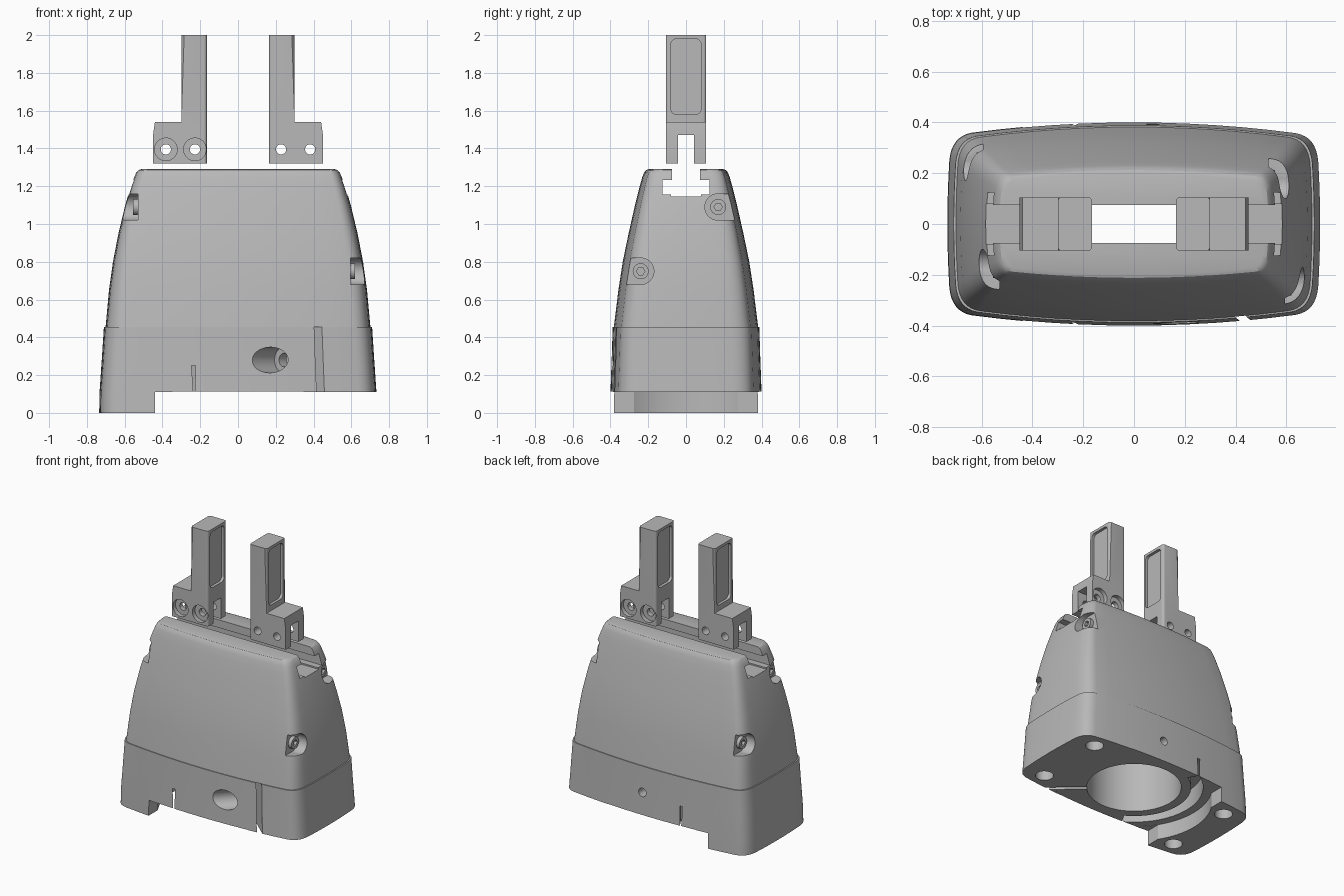
import bpy
import bmesh
import math
from mathutils import Vector, Matrix

if "Cube" in bpy.data.objects:
    bpy.data.objects.remove(bpy.data.objects["Cube"], do_unlink=True)

grey = bpy.data.materials.new("machined_grey")
grey.use_nodes = True
grey.diffuse_color = (0.48, 0.48, 0.48, 1)
grey.node_tree.nodes["Principled BSDF"].inputs["Base Color"].default_value = (0.48, 0.48, 0.48, 1)


def make(name, bm):
    bmesh.ops.recalc_face_normals(bm, faces=bm.faces)
    mesh = bpy.data.meshes.new(name)
    bm.to_mesh(mesh)
    bm.free()
    mesh.materials.append(grey)
    obj = bpy.data.objects.new(name, mesh)
    bpy.context.scene.collection.objects.link(obj)
    return obj


def loft(name, rings):
    bm = bmesh.new()
    loops = [[bm.verts.new(p) for p in ring] for ring in rings]
    n = len(loops[0])
    for a, b in zip(loops, loops[1:]):
        for i in range(n):
            j = (i + 1) % n
            bm.faces.new((a[i], a[j], b[j], b[i]))
    bm.faces.new(loops[0][::-1])
    bm.faces.new(loops[-1])
    return make(name, bm)


def box(x0, x1, y0, y1, z0, z1):
    corners = [(x0, y0), (x1, y0), (x1, y1), (x0, y1)]
    return loft("cutter", [[(x, y, z) for x, y in corners] for z in (z0, z1)])


def cylinder(p0, p1, r, name="cutter", sides=40):
    p0, p1 = Vector(p0), Vector(p1)
    turn = (p1 - p0).to_track_quat("Z", "Y")
    ring = [turn @ Vector((r * math.cos(t), r * math.sin(t), 0))
            for t in (2 * math.pi * i / sides for i in range(sides))]
    return loft(name, [[p + v for v in ring] for p in (p0, p1)])


def cut(obj, cutters):
    for c in cutters:
        c.hide_render = True
        mod = obj.modifiers.new("cut", "BOOLEAN")
        mod.operation, mod.solver, mod.object = "DIFFERENCE", "EXACT", c
    bpy.context.view_layer.update()
    graph = bpy.context.evaluated_depsgraph_get()
    mesh = bpy.data.meshes.new_from_object(obj.evaluated_get(graph))
    obj.modifiers.clear()
    obj.data = mesh
    for c in cutters:
        bpy.data.objects.remove(c, do_unlink=True)


def smooth(obj, angle=30):
    bpy.ops.object.select_all(action="DESELECT")
    obj.select_set(True)
    bpy.context.view_layer.objects.active = obj
    bpy.ops.object.shade_smooth_by_angle(angle=math.radians(angle))


def section(z, hx, hy):
    """Rounded rectangle with gently bowed sides."""
    bow_y, bow_x, c = 0.14 * hy, 0.02, 0.24 * hy

    def long_side(x):
        return hy - bow_y * (x / hx) ** 2

    def short_side(y):
        return hx - bow_x * (y / hy) ** 2

    a = Vector((hx - c, long_side(hx - c)))
    m = Vector((hx - bow_x * 0.8, hy - bow_y))
    e = Vector((short_side(hy - bow_y - c), hy - bow_y - c))
    quarter = [(short_side(e.y * i / 4), e.y * i / 4) for i in range(4)]
    for i in range(9):
        t = i / 8
        quarter.append(tuple(e * (1 - t) ** 2 + m * 2 * t * (1 - t) + a * t * t))
    quarter += [(a.x * i / 6, long_side(a.x * i / 6)) for i in range(5, -1, -1)]
    half = quarter + [(-x, y) for x, y in quarter[-2::-1]]
    full = half + [(x, -y) for x, y in half[-2:0:-1]]
    return [(x, y, z) for x, y in full]


# Clamping collar with the foot on one end
collar = loft("clamp_collar", [section(*p) for p in (
    (0, .735, .402), (.11, .733, .4), (.3, .72, .393), (.455, .71, .388))])
arc = [math.radians(120 + 5 * i) for i in range(25)]
groove = [(r * math.cos(t), r * math.sin(t))
          for r, ts in ((.46, arc), (.38, arc[::-1])) for t in ts]
slit = box(.25, .8, -.015, .015, -.1, .6)
slit.data.transform(Matrix.Rotation(math.radians(-41), 4, "Z"))
entry, along = Vector((.17, -.39, .28)), Vector((.67, .74, 0))
cut(collar, [
    box(-.44, 1, -1, 1, -.5, .11),
    cylinder((0, 0, -.3), (0, 0, .112), .52, sides=64),
    cylinder((0, 0, -.2), (0, 0, .7), .315, sides=64),
    loft("cutter", [[(x, y, z) for x, y in groove] for z in (.05, .25)]),
    slit,
    cylinder(entry - along * .3, entry + along * .11, .068),
    cylinder(entry, entry + along * .4, .036),
    cylinder((.07, .6, .27), (.07, .3, .27), .03)]
    + [cylinder((x, y, -.1), (x, y, .3), .06)
       for x in (-.56, .56) for y in (-.26, .26)])
smooth(collar)

# Tapered housing with a T-slot across the top and four screw recesses
shell = loft("housing", [section(*p) for p in (
    (.455, .701, .382), (.65, .683, .358), (.8, .662, .335), (.95, .633, .304),
    (1.1, .597, .27), (1.2, .568, .245), (1.25, .551, .231), (1.272, .541, .222),
    (1.285, .53, .212), (1.29, .515, .198))])
cutters = [
    cylinder((0, 0, .3), (0, 0, .6), .315, sides=64),
    box(-.3, .3, -.08, .08, .5, 1.2),
    box(-1, 1, -.125, .125, 1.155, 1.233),
    box(-1, 1, -.075, .075, 1.2, 1.4),
    box(-1, 1, -.079, .079, 1.145, 1.19)]
for side in (1, -1):
    for y, z, floor, out in ((.17, 1.09, .53, 1), (-.24, .75, .595, -1)):
        y, out = y * side, out * side
        cutters.append(cylinder((side * floor, y, z), (side, y, z), .07))
        xs = sorted((side * floor, side))
        ys = sorted((y, y + out * .3))
        cutters.append(box(*xs, *ys, z - .069, z + .069))
        # Screw head on the recess floor
        screw = cylinder((side * (floor - .01), y, z), (side * (floor + .025), y, z),
                         .042, "housing_screw")
        cut(screw, [cylinder((side * (floor + .005), y, z), (side * (floor + .1), y, z),
                             .022, sides=6)])
        smooth(screw)
cut(shell, cutters)
smooth(shell)


def pocket(x0, x1):
    """Rounded upright recess for a finger face."""
    pts = []
    for k, (y, z) in enumerate(((.05, 1.95), (-.05, 1.95), (-.05, 1.61), (.05, 1.61))):
        for i in range(7):
            t = math.radians(90 * k + 15 * i)
            pts.append((y + .03 * math.cos(t), z + .03 * math.sin(t)))
    return loft("cutter", [[(x, y, z) for y, z in pts] for x in (x0, x1)])


# Gripper fingers, the second turned half way round
outline = [(.165, 1.32), (.45, 1.32), (.45, 1.47), (.44, 1.54),
           (.30, 1.54), (.30, 2), (.165, 2)]
for name, turn in (("left_finger", 0), ("right_finger", math.pi)):
    finger = loft(name, [[(x, y, z) for x, z in outline] for y in (-.105, .105)])
    bm = bmesh.new()
    bm.from_mesh(finger.data)
    uprights = [e for e in bm.edges
                if abs(e.verts[0].co.z - e.verts[1].co.z) > .4]
    bmesh.ops.bevel(bm, geom=uprights, offset=.015, segments=4,
                    affect="EDGES", profile=.5)
    bm.to_mesh(finger.data)
    bm.free()
    tools = [box(0, 1, -.042, .042, 1.2, 1.47), pocket(.28, .5), pocket(0, .185)]
    for x in (.228, .382):
        tools.append(cylinder((x, -.3, 1.395), (x, .3, 1.395), .027))
        tools.append(cylinder((x, .075, 1.395), (x, .3, 1.395), .06))
    cut(finger, tools)
    finger.data.transform(Matrix.Rotation(turn, 4, "Z"))
    smooth(finger)
